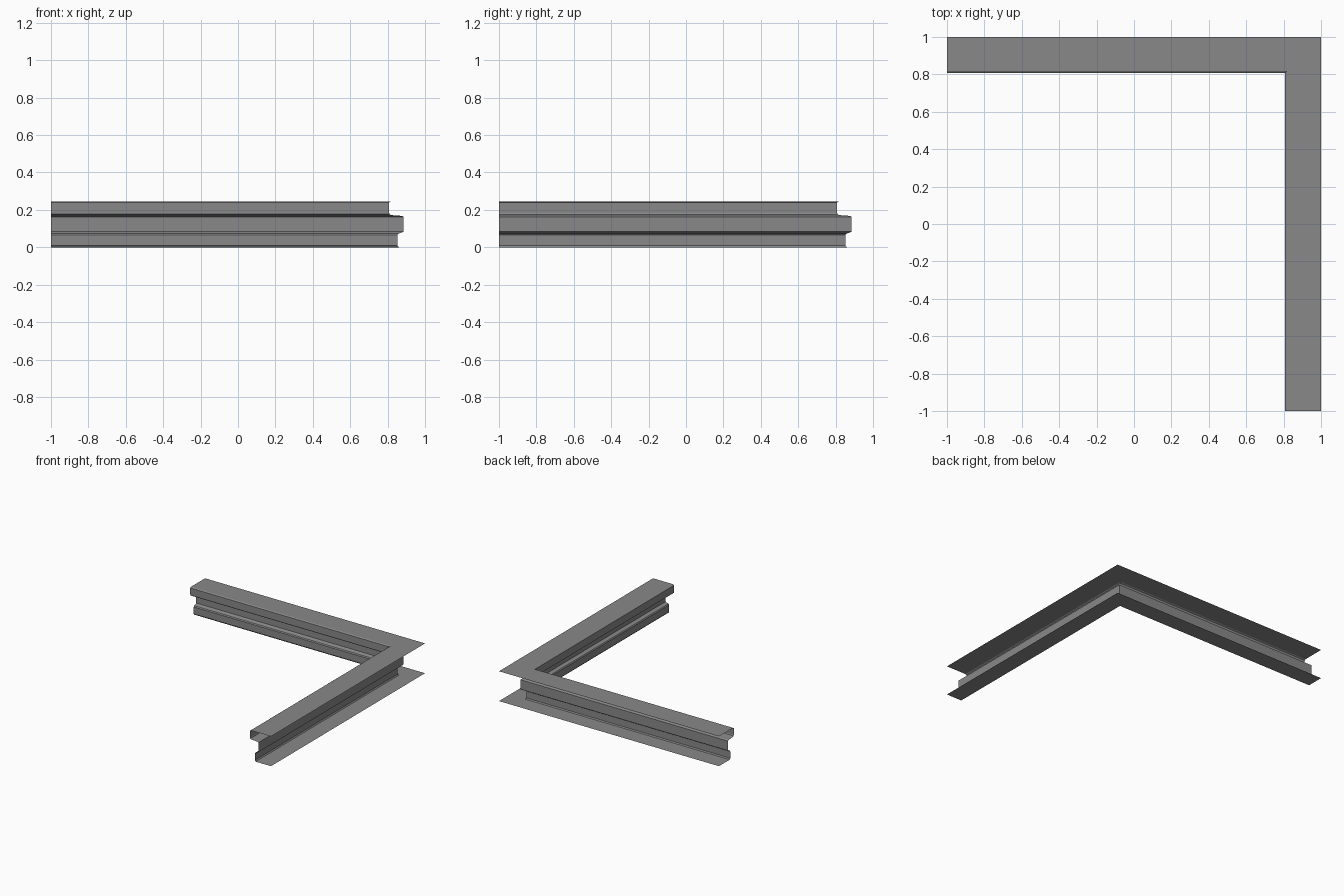
import bpy
import bmesh

cube = bpy.data.objects.get("Cube")
if cube:
    bpy.data.objects.remove(cube, do_unlink=True)

# Plain grey metal
grey = bpy.data.materials.new("grey_metal")
grey.use_nodes = True
colour = (0.25, 0.25, 0.25, 1)
grey.diffuse_color = colour
grey.node_tree.nodes["Principled BSDF"].inputs["Base Color"].default_value = colour

# Open sheet profile (distance from centre, height), top flange to bottom flange
profile = [
    (1.0, 0.245), (0.817, 0.245), (0.808, 0.239), (0.808, 0.184),
    (0.811, 0.176), (0.82, 0.172), (0.875, 0.168), (0.886, 0.163),
    (0.886, 0.085), (0.88, 0.08), (0.859, 0.074), (0.853, 0.066),
    (0.853, 0.009), (0.86, 0.0), (1.0, 0.0),
]

# Sweep the profile along the back leg, round the mitred corner, down the side leg
bm = bmesh.new()
stations = [
    [bm.verts.new((-1, d, z)) for d, z in profile],
    [bm.verts.new((d, d, z)) for d, z in profile],
    [bm.verts.new((d, -1, z)) for d, z in profile],
]
for a, b in zip(stations, stations[1:]):
    for i in range(len(profile) - 1):
        bm.faces.new((a[i], a[i + 1], b[i + 1], b[i]))

mesh = bpy.data.meshes.new("corner_channel")
bm.to_mesh(mesh)
bm.free()
mesh.materials.append(grey)
channel = bpy.data.objects.new("corner_channel", mesh)
bpy.context.collection.objects.link(channel)
